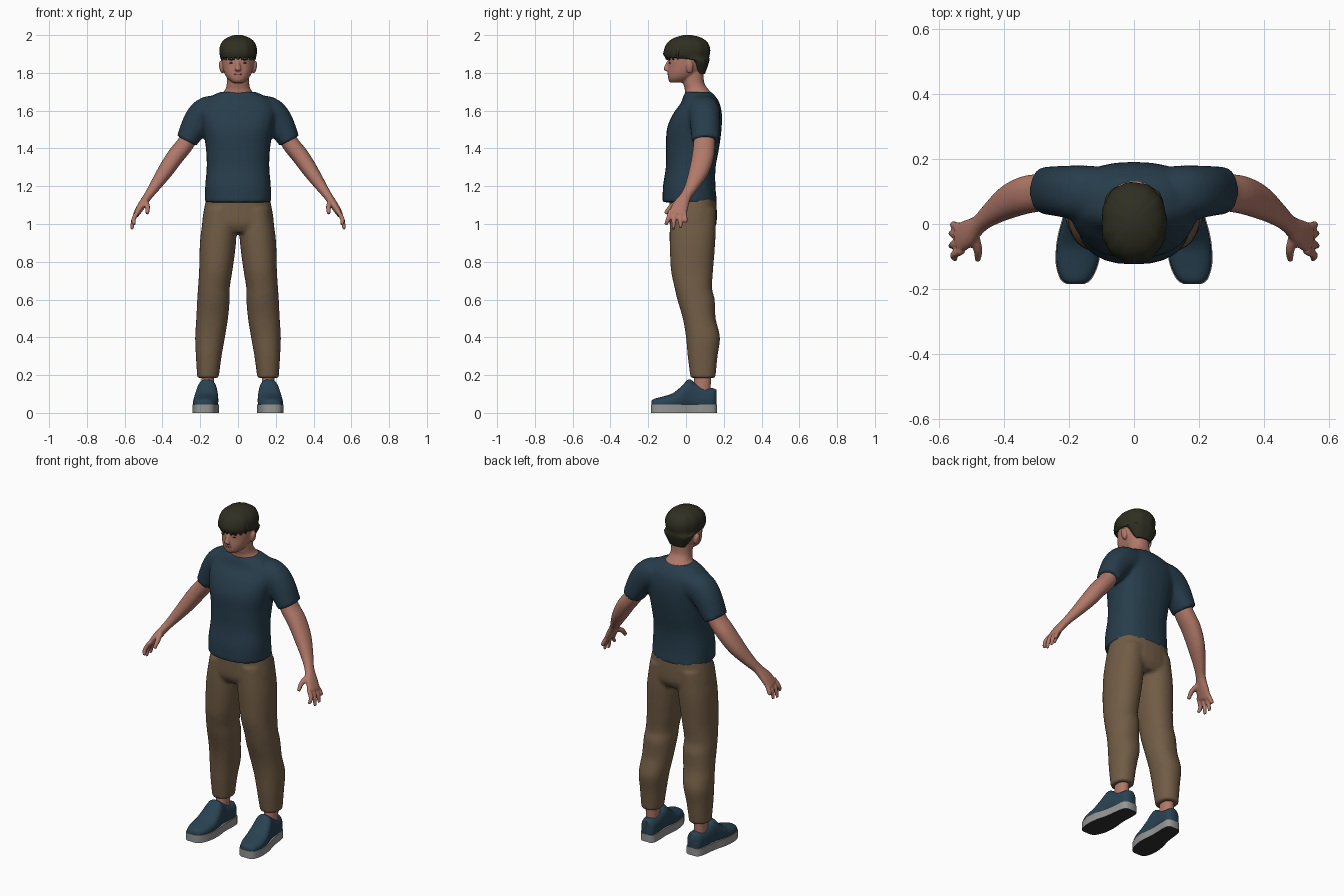
import bpy, bmesh, math
from mathutils import Vector, Matrix

cube = bpy.data.objects.get("Cube")
if cube:
    bpy.data.objects.remove(cube)


def material(name, r, g, b):
    m = bpy.data.materials.new(name)
    m.use_nodes = True
    m.diffuse_color = (r, g, b, 1)
    bsdf = m.node_tree.nodes["Principled BSDF"]
    bsdf.inputs["Base Color"].default_value = (r, g, b, 1)
    bsdf.inputs["Roughness"].default_value = 0.8
    return m


skin = material("skin", .44, .19, .14)
lip = material("lips", .30, .11, .09)
hair_brown = material("dark hair", .028, .028, .016)
navy = material("navy cloth", .020, .046, .070)
shoe_blue = material("blue canvas", .022, .055, .085)
tan = material("tan cloth", .165, .108, .060)
sole_grey = material("sole grey", .30, .30, .30)
tread = material("dark tread", .03, .03, .03)
X, Y, Z = Vector((1, 0, 0)), Vector((0, 1, 0)), Vector((0, 0, 1))


def spline(rings, steps):
    """Catmull-Rom interpolation of whole rings."""
    out = []
    for i in range(len(rings) - 1):
        a, b = rings[max(i - 1, 0)], rings[i]
        c, d = rings[i + 1], rings[min(i + 2, len(rings) - 1)]
        for k in range(steps):
            t = k / steps
            out.append([q + .5 * t * (r - p + t * (2 * p - 5 * q + 4 * r - s
                        + t * (3 * (q - r) + s - p)))
                        for p, q, r, s in zip(a, b, c, d)])
    out.append(list(rings[-1]))
    return out


def tube(bm, rings, axis=None, sides=(1,), steps=4, n=28, power=2.2, ripple=0):
    """Closed loft; ring = x, y, z, radius along y (z if axis is Y), radius across."""
    rings = spline(rings, steps)
    for side in sides:
        loops = []
        for i, (x, y, z, ru, rv) in enumerate(rings):
            nxt, prv = rings[min(i + 1, len(rings) - 1)], rings[max(i - 1, 0)]
            t = axis or (Vector(nxt[:3]) - Vector(prv[:3])).normalized()
            ref = Z if axis == Y else Y
            u = (ref - t * ref.dot(t)).normalized()
            v = t.cross(u)
            loop = []
            for k in range(n):
                a = math.tau * k / n
                c, s = math.cos(a), math.sin(a)
                w = 1 + ripple * math.sin(11 * a)
                c = math.copysign(abs(c) ** (2 / power), c) * w
                s = math.copysign(abs(s) ** (2 / power), s) * w
                p = Vector((x, y, z)) + u * ru * c + v * rv * s
                loop.append(bm.verts.new((p.x * side, p.y, p.z)))
            loops.append(loop)
        for a, b in zip(loops, loops[1:]):
            for k in range(n):
                j = (k + 1) % n
                bm.faces.new((a[k], a[j], b[j], b[k]))
        bm.faces.new(loops[0])
        bm.faces.new(loops[-1])


def ball(bm, center, size, tilt=0):
    m = Matrix.Translation(center) @ Matrix.Rotation(tilt, 4, 'Y') @ Matrix.Diagonal((*size, 1))
    bmesh.ops.create_uvsphere(bm, u_segments=16, v_segments=10, radius=1, matrix=m)


def finish(bm, name, *mats, voxel=0, soften=4, mirror=False):
    """Turn the mesh into an object, optionally fused into one skin."""
    bmesh.ops.recalc_face_normals(bm, faces=bm.faces)
    me = bpy.data.meshes.new(name)
    bm.to_mesh(me)
    bm.free()
    ob = bpy.data.objects.new(name, me)
    bpy.context.collection.objects.link(ob)
    for m in mats:
        me.materials.append(m)
    bpy.ops.object.select_all(action='DESELECT')
    ob.select_set(True)
    bpy.context.view_layer.objects.active = ob
    bpy.ops.object.shade_smooth_by_angle(angle=math.radians(50))
    if voxel:
        r = ob.modifiers.new("fuse", 'REMESH')
        r.mode, r.voxel_size, r.use_smooth_shade = 'VOXEL', voxel, True
        s = ob.modifiers.new("soften", 'SMOOTH')
        s.factor, s.iterations = .5, soften
    if mirror:
        ob.modifiers.new("mirror", 'MIRROR')
    return ob


both = (1, -1)

# Shirt: body and two sleeves fused
bm = bmesh.new()
tube(bm, [(0, .02, 1.115, .144, .175), (0, .017, 1.2, .139, .174), (0, .025, 1.3, .132, .166),
          (0, .035, 1.4, .140, .170), (0, .043, 1.5, .145, .186), (0, .06, 1.58, .130, .200),
          (0, .075, 1.64, .103, .190), (0, .07, 1.68, .083, .135), (0, .065, 1.70, .068, .092)],
     Z, power=2.4)
tube(bm, [(.08, .09, 1.60, .085, .08), (.16, .095, 1.59, .085, .085),
          (.215, .10, 1.54, .079, .077), (.272, .103, 1.44, .073, .057)], sides=both)
finish(bm, "shirt", navy, voxel=.01, soften=3)

# Trousers: hips and two legs fused
bm = bmesh.new()
tube(bm, [(0, .035, 1.17, .122, .160), (0, .037, 1.08, .126, .180),
          (0, .037, 1.0, .124, .190), (0, .037, .955, .10, .17)], Z, power=2.4)
tube(bm, [(.09, .037, 1.08, .12, .085), (.102, .035, .95, .122, .095), (.11, .033, .85, .118, .094),
          (.118, .032, .75, .111, .088), (.128, .039, .66, .099, .084), (.13, .053, .6, .099, .086),
          (.137, .07, .5, .087, .084), (.148, .09, .4, .090, .079),
          (.155, .088, .3, .079, .068), (.159, .09, .185, .066, .057)], Z, both)
finish(bm, "trousers", tan, voxel=.01, soften=3)

# Arm with hand, mirrored
bm = bmesh.new()
tube(bm, [(.23, .10, 1.52, .055, .045), (.275, .097, 1.43, .057, .046), (.33, .09, 1.36, .058, .046),
          (.385, .068, 1.28, .052, .041), (.44, .03, 1.20, .036, .030), (.475, 0, 1.15, .029, .023),
          (.512, -.03, 1.095, .043, .021), (.54, -.045, 1.05, .046, .016)])
for y, tip_x, tip_y, tip_z in ((-.082, .548, -.108, .995), (-.057, .562, -.068, .972),
                               (-.032, .562, -.028, .978), (-.009, .553, .002, 1.01)):
    tube(bm, [(.528, y, 1.07, .012, .012), (.553, (y + tip_y) / 2, 1.025, .012, .012),
              (tip_x, tip_y, tip_z, .009, .009)], n=12)
tube(bm, [(.495, -.025, 1.12, .018, .016), (.48, -.075, 1.095, .014, .014),
          (.48, -.11, 1.055, .010, .010)], n=12)
finish(bm, "arm", skin, voxel=.006, soften=2, mirror=True)

# Head, neck, nose and ears fused
bm = bmesh.new()
tube(bm, [(0, -.047, 1.748, .036, .028), (0, -.032, 1.768, .062, .054), (0, -.012, 1.80, .085, .073),
          (0, .002, 1.84, .096, .083), (0, .01, 1.88, .105, .087), (0, .01, 1.94, .102, .085),
          (0, .01, 1.975, .07, .06)], Z)
tube(bm, [(0, .075, 1.64, .06, .085), (0, .066, 1.69, .070, .082), (0, .055, 1.715, .062, .066),
          (0, .040, 1.75, .056, .059), (0, .033, 1.82, .06, .06)], Z)
tube(bm, [(0, -.088, 1.865, .010, .009), (0, -.100, 1.84, .012, .011),
          (0, -.106, 1.818, .013, .017), (0, -.092, 1.808, .008, .012)], Z, n=12)
for s in both:
    ball(bm, (.088 * s, .02, 1.83), (.012, .020, .034), .2 * s)
ball(bm, (0, -.088, 1.792), (.024, .010, .010))
ball(bm, (0, -.082, 1.766), (.022, .012, .013))
finish(bm, "head", skin, voxel=.005, soften=3)

# Mouth, eyes and brows
bm = bmesh.new()
ball(bm, (0, -.0945, 1.793), (.022, .004, .005))
finish(bm, "mouth", lip)
for part, z, size, tilt in (("eyes", 1.853, (.012, .005, .004), 0),
                            ("brows", 1.870, (.021, .006, .004), -.15)):
    bm = bmesh.new()
    for s in both:
        ball(bm, (.034 * s, -.0855, z), size, tilt * s)
    finish(bm, part, hair_brown)

# Hair: rippled cap with a fringe of tufts
bm = bmesh.new()
tube(bm, [(0, .080, 1.795, .020, .048), (0, .072, 1.835, .043, .074), (0, .062, 1.868, .062, .090),
          (0, .006, 1.882, .116, .095), (0, .006, 1.92, .122, .100), (0, .008, 1.958, .108, .090),
          (0, .010, 1.985, .074, .062), (0, .010, 2.0, .022, .020)],
     Z, steps=2, n=66, ripple=.012)
for i in range(-4, 5):
    a = i * .27
    x, y = math.sin(a), -math.cos(a)
    tube(bm, [(.075 * x, .01 + .085 * y, 1.95, .014, .016), (.091 * x, .01 + .114 * y, 1.91, .012, .018),
              (.090 * x, .01 + .114 * y, 1.872 - .003 * (i % 2), .004, .006)], Z, n=10)
finish(bm, "hair", hair_brown)

# Ankles
bm = bmesh.new()
tube(bm, [(.16, .09, .22, .044, .034), (.16, .086, .15, .045, .034), (.16, .082, .09, .045, .035)], Z, both)
finish(bm, "ankles", skin)

# Shoe upper lofted from toe to heel: y, half width, height
profile = [(-.183, .022, .062), (-.170, .044, .074), (-.125, .062, .086), (-.07, .066, .104),
           (-.025, .062, .140), (.015, .054, .178), (.05, .050, .158), (.10, .048, .136),
           (.145, .042, .130), (.162, .024, .122)]


def foot_x(y):
    return .165 - .08 * y


bm = bmesh.new()
tube(bm, [(foot_x(y), y, (h + .015) / 2, (h - .015) / 2, w) for y, w, h in profile],
     Y, both, power=2.5)
finish(bm, "shoe_uppers", shoe_blue)

# Soles: grey sidewall with a dark tread underneath
bm = bmesh.new()
outline = spline([(y * 1.01, w + .003) for y, w, h in profile], 3)
for s in both:
    rim = [(foot_x(y) + w, y) for y, w in outline] + [(foot_x(y) - w, y) for y, w in reversed(outline)]
    base = bm.faces.new([bm.verts.new((x * s, y, 0)) for x, y in rim])
    top = bmesh.ops.extrude_face_region(bm, geom=[base])["geom"]
    bmesh.ops.translate(bm, vec=(0, 0, .045), verts=[v for v in top if isinstance(v, bmesh.types.BMVert)])
    if not base.is_valid or base not in bm.faces[:]:
        bm.faces.new([v for v in bm.verts if v.co.z == 0 and v.co.x * s > 0])
bmesh.ops.recalc_face_normals(bm, faces=bm.faces)
for f in bm.faces:
    f.material_index = 1 if f.normal.z < -.5 else 0
finish(bm, "soles", sole_grey, tread)
